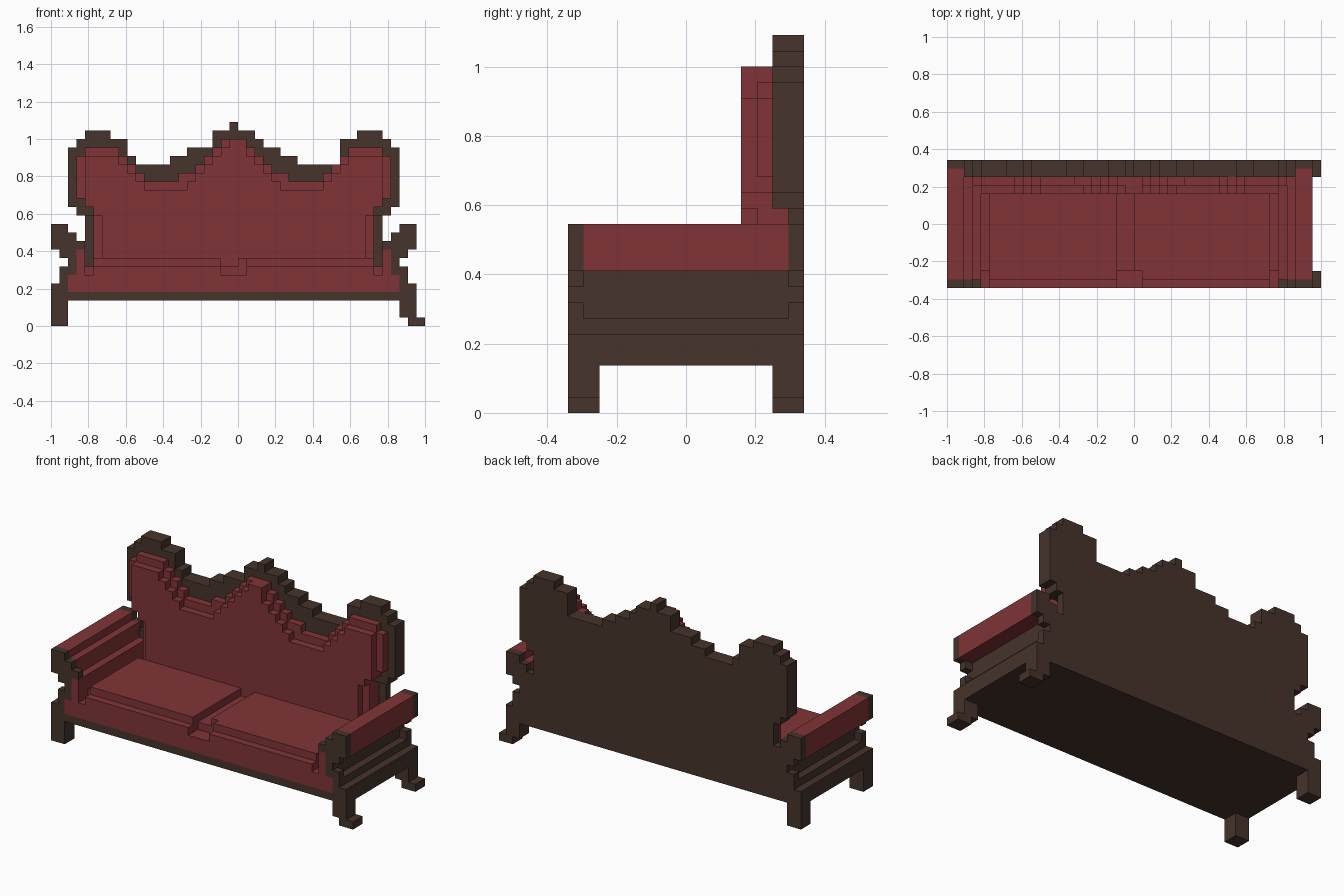
import bpy, bmesh

if "Cube" in bpy.data.objects:
    bpy.data.objects.remove(bpy.data.objects["Cube"])

V = 2 / 44          # one block; x runs 0..44, y 0..15, z 0..24 in blocks


def material(name, rgb):
    m = bpy.data.materials.new(name)
    m.diffuse_color = (*rgb, 1)
    m.use_nodes = True
    m.node_tree.nodes["Principled BSDF"].inputs["Base Color"].default_value = m.diffuse_color
    return m


RED = material("red_upholstery", (0.216, 0.034, 0.037))
WOOD = material("dark_wood", (0.061, 0.034, 0.025))


def extrude(name, outline, y0, y1, mat):
    """Extrude an x-z outline from y0 to y1 (block units)."""
    bm = bmesh.new()
    pts = []
    for p in outline:
        if not pts or p != pts[-1]:
            pts.append(p)
    vs = [bm.verts.new(((x - 22) * V, (y0 - 7.5) * V, z * V)) for x, z in pts]
    face = bm.faces.new(vs)
    ext = bmesh.ops.extrude_face_region(bm, geom=[face])
    moved = [g for g in ext["geom"] if isinstance(g, bmesh.types.BMVert)]
    bmesh.ops.translate(bm, verts=moved, vec=(0, (y1 - y0) * V, 0))
    bmesh.ops.recalc_face_normals(bm, faces=bm.faces)
    me = bpy.data.meshes.new(name)
    bm.to_mesh(me)
    bm.free()
    me.materials.append(mat)
    ob = bpy.data.objects.new(name, me)
    bpy.context.collection.objects.link(ob)
    return ob


def rows(spans):
    """Stepped outline from rows (z0, z1, x0, x1), bottom to top."""
    left, right = [], []
    for z0, z1, x0, x1 in spans:
        left += [(x0, z0), (x0, z1)]
        right += [(x1, z0), (x1, z1)]
    return right + left[::-1]


def skyline(bottom, x, steps):
    """Stepped top (right edge, height) above a list of side/bottom points.
    bottom runs from the top right corner down and round to the top left."""
    top = []
    for x1, z in steps:
        top += [(x, z), (x1, z)]
        x = x1
    return top + bottom


def box(name, x0, x1, y0, y1, z0, z1, mat):
    return extrude(name, rows([(z0, z1, x0, x1)]), y0, y1, mat)


def mirrored(spans):
    return [(z0, z1, 43 - x1, 43 - x0) for z0, z1, x0, x1 in spans]


# Seat: wooden rail, upholstered base, two cushions with a groove between
box("seat_rail", 2, 41, 0, 14, 3, 4, WOOD)
box("seat_base", 2, 41, 0, 14, 4, 6, RED)
box("seat_deck", 4, 39, 2, 11, 6, 7, RED)
for side, x0, x1 in (("left", 5, 20), ("right", 23, 38)):
    box(side + "_cushion_front", x0, x1, 0, 2, 6, 7, RED)
    box(side + "_cushion_lip", x0, x1, 1, 2, 7, 8, RED)
    box(side + "_cushion_top", min(x0, 22) if side == "right" else x0, x1, 2, 11, 7, 8, RED)

# Wooden back panel, and the scrolled crest above it
extrude("back_panel", rows([(3, 6, 2, 41), (6, 9, 3, 40), (9, 13, 4, 39)]), 14, 15, WOOD)
crest = [(3, 21), (4, 22), (7, 23), (9, 22), (10, 20), (14, 19), (16, 20), (19, 21),
         (21, 23), (22, 24), (24, 23), (25, 22), (27, 21), (29, 20), (34, 19),
         (36, 22), (39, 23), (40, 22), (41, 21)]
extrude("back_crest", skyline([(41, 14), (40, 14), (40, 13), (3, 13), (3, 14), (2, 14)], 2, crest),
        13, 15, WOOD)

# Padded backrest in two layers
pad = [(4, 20), (8, 21), (9, 20), (10, 19), (11, 18), (15, 17), (17, 18), (18, 19), (19, 20),
       (20, 21), (23, 22), (24, 21), (25, 20), (26, 19), (28, 18), (32, 17), (33, 18),
       (34, 19), (35, 20), (39, 21), (40, 20)]
sides = [(40, 15), (39, 15), (39, 14), (38, 14), (38, 6), (5, 6), (5, 14), (4, 14), (4, 15), (3, 15)]
extrude("backrest_pad", skyline(sides, 3, pad), 12, 13, RED)
box("backrest_lower_fill", 5, 38, 13, 14, 6, 13, RED)
face = [(8, 20), (9, 19), (10, 18), (11, 17), (16, 16), (17, 17), (18, 18), (19, 19),
        (20, 20), (21, 21), (23, 22), (24, 20), (25, 19), (26, 18), (27, 17), (32, 16), (33, 17),
        (34, 18), (35, 19), (39, 20)]
sides = [(39, 14), (38, 14), (38, 13), (37, 13), (37, 6), (6, 6), (6, 13), (5, 13), (5, 14), (4, 14)]
extrude("backrest_face", skyline(sides, 4, face), 11, 12, RED)

# Arms: carved end plates, red roll, recessed side and inner pad
plate = [(5, 6, 1, 2), (6, 7, 1, 3), (7, 8, 2, 3), (8, 9, 1, 3),
         (9, 10, 0, 4), (10, 11, 0, 3), (11, 12, 0, 2)]
roll = [(9, 11, 0, 3), (11, 12, 0, 2)]
core = [(5, 6, 1, 2), (6, 9, 2, 3)]
inner = [(6, 9, 3, 4)]
rail = [(3, 5, 0, 2)]
for side, f in (("left", lambda s: s), ("right", mirrored)):
    extrude(side + "_arm_front", rows(f(plate)), 0, 1, WOOD)
    extrude(side + "_arm_back", rows(f(plate)), 14, 15, WOOD)
    extrude(side + "_arm_roll", rows(f(roll)), 1, 14, RED)
    extrude(side + "_arm_side_ledge", rows(f(core[:1])), 1, 14, WOOD)
    extrude(side + "_arm_side", rows(f(core[1:])), 1, 14, WOOD)
    extrude(side + "_arm_inner_pad", rows(f(inner)), 0, 14, RED)
    extrude(side + "_side_rail", rows(f(rail)), 0, 15, WOOD)

# Legs: straight on the left, stepped outward foot on the right
for end, y0 in (("front", 0), ("back", 13)):
    box("left_%s_leg" % end, 0, 2, y0, y0 + 2, 0, 3, WOOD)
    extrude("right_%s_leg" % end, rows([(0, 1, 42, 44), (1, 3, 41, 43)]), y0, y0 + 2, WOOD)
